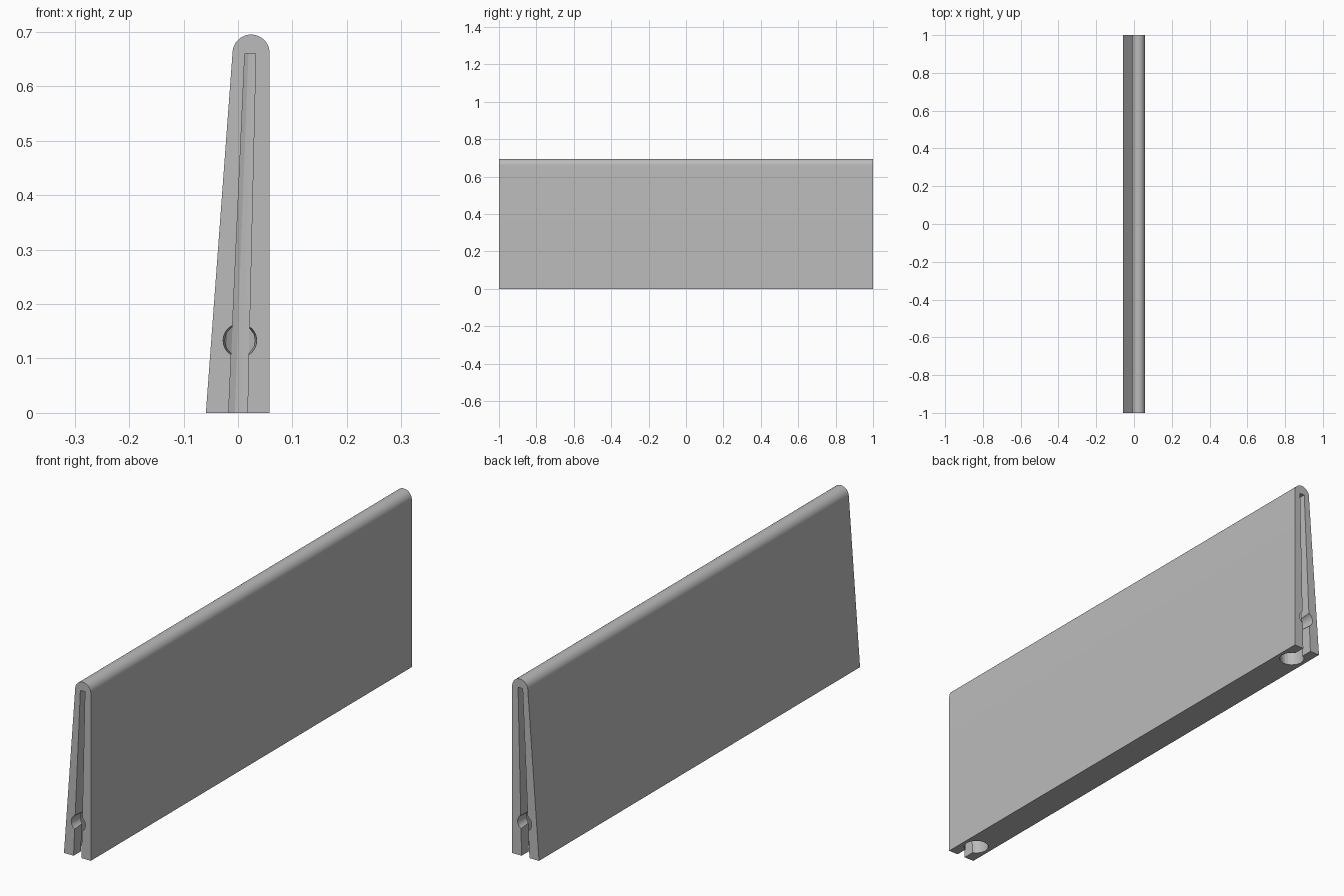
import bpy, bmesh, math

if "Cube" in bpy.data.objects:
    bpy.data.objects.remove(bpy.data.objects["Cube"])

TOP = 0.66          # height of the slots and of the rounded crest

grey = bpy.data.materials.new("plain grey")
grey.diffuse_color = (0.5, 0.5, 0.5, 1)
grey.use_nodes = True
grey.node_tree.nodes["Principled BSDF"].inputs["Base Color"].default_value = grey.diffuse_color


def loft(name, lower, upper):
    """Solid between two matching loops of points."""
    bm = bmesh.new()
    a = [bm.verts.new(p) for p in lower]
    b = [bm.verts.new(p) for p in upper]
    n = len(a)
    bm.faces.new(a[::-1])
    bm.faces.new(b)
    for i in range(n):
        j = (i + 1) % n
        bm.faces.new((a[i], a[j], b[j], b[i]))
    bmesh.ops.recalc_face_normals(bm, faces=bm.faces)
    mesh = bpy.data.meshes.new(name)
    bm.to_mesh(mesh)
    bm.free()
    ob = bpy.data.objects.new(name, mesh)
    bpy.context.collection.objects.link(ob)
    mesh.materials.append(grey)
    return ob


# Tapered panel with a rounded crest
profile = [(-0.059, 0), (0.058, 0)]
for i in range(25):
    t = math.radians(176 * i / 24)
    profile.append((0.024 + 0.034 * math.cos(t), 0.661 + 0.034 * math.sin(t)))
panel = loft("panel", [(x, -1, z) for x, z in profile], [(x, 1, z) for x, z in profile])


# Keyhole channel: round shaft opening to the end through a narrow slot
def keyhole(z, side):
    k = z / TOP
    scale, cx = 1 - 0.42 * k, 0.0225 * k
    pts = []
    for i in range(1, 23):
        t = math.radians(7.5 + 15 * i)
        pts.append((0.045 * math.sin(t), 0.913 + 0.045 * math.cos(t)))
    pts += [(pts[-1][0], 1.02), (pts[0][0], 1.02)]
    return [(cx + x * scale, side * y, z) for x, y in pts]


# Flared bore crossing the slot near the foot
def bore_ring(y, r):
    return [(0.0035 + r * math.cos(math.tau * i / 32), y,
             0.133 + r * math.sin(math.tau * i / 32)) for i in range(32)]


cutters = []
for side, label in ((-1, "front"), (1, "back")):
    cutters.append(loft(label + "_slot_cutter", keyhole(-0.02, side), keyhole(TOP, side)))
    cutters.append(loft(label + "_bore_cutter", bore_ring(side * 1.01, 0.0315),
                        bore_ring(side * 0.925, 0.026)))

for cutter in cutters:
    mod = panel.modifiers.new(cutter.name, 'BOOLEAN')
    mod.operation = 'DIFFERENCE'
    mod.solver = 'EXACT'
    mod.object = cutter

bpy.context.view_layer.objects.active = panel
panel.select_set(True)
for mod in list(panel.modifiers):
    bpy.ops.object.modifier_apply(modifier=mod.name)
for cutter in cutters:
    bpy.data.objects.remove(cutter)

# Smooth crest and bores, crisp shaft facets
bpy.ops.object.shade_smooth_by_angle(angle=math.radians(14))
